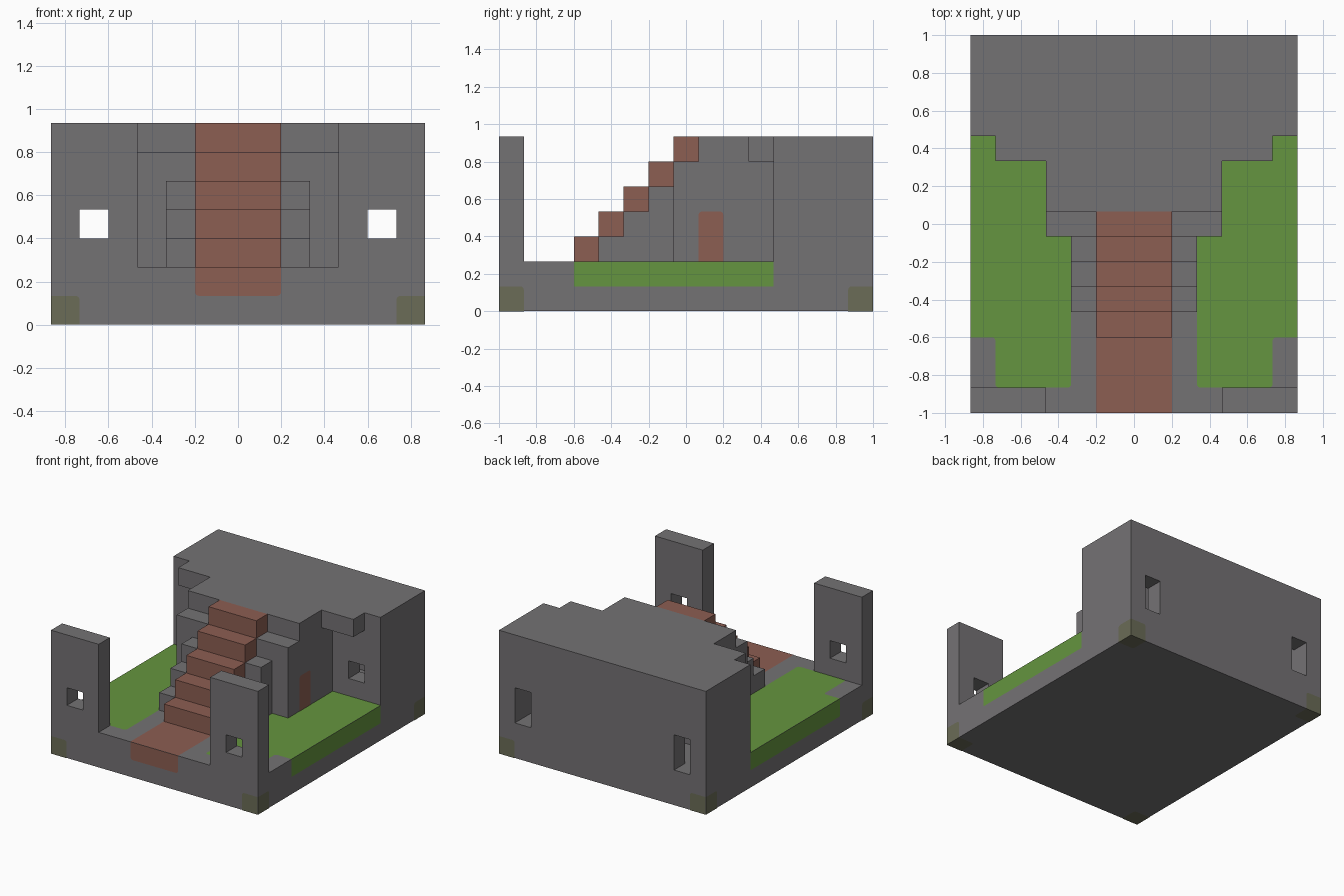
import bpy, bmesh
from mathutils import Vector

U = 2 / 15      # one building block
SKIN = 0.0015   # how far painted plates stand off the wall

if "Cube" in bpy.data.objects:
    bpy.data.objects.remove(bpy.data.objects["Cube"], do_unlink=True)


def material(name, rgb):
    m = bpy.data.materials.new(name)
    m.use_nodes = True
    m.diffuse_color = (*rgb, 1)
    m.node_tree.nodes["Principled BSDF"].inputs["Base Color"].default_value = (*rgb, 1)
    return m


STONE = material("grey stone", (0.175, 0.168, 0.175))
GRASS = material("grass green", (0.13, 0.30, 0.05))
BRICK = material("red brown brick", (0.265, 0.112, 0.085))
MOSS = material("mossy stone", (0.145, 0.15, 0.095))


def finish(name, bm, mat):
    mesh = bpy.data.meshes.new(name)
    bm.to_mesh(mesh)
    bm.free()
    mesh.materials.append(mat)
    obj = bpy.data.objects.new(name, mesh)
    bpy.context.collection.objects.link(obj)
    return obj


def block(name, x, y, z, mat=STONE):
    """Box from ranges given in block units."""
    bm = bmesh.new()
    bmesh.ops.create_cube(bm, size=1)
    for v in bm.verts:
        v.co = Vector(r[0] if c < 0 else r[1] for r, c in zip((x, y, z), v.co)) * U
    return finish(name, bm, mat)


def cut(obj, x, y, z):
    """Carve a box out of a block."""
    cutter = block("cutter", x, y, z)
    cutter.hide_render = True
    mod = obj.modifiers.new("opening", 'BOOLEAN')
    mod.operation, mod.solver, mod.object = 'DIFFERENCE', 'EXACT', cutter
    bpy.context.view_layer.objects.active = obj
    bpy.ops.object.modifier_apply(modifier=mod.name)
    bpy.data.objects.remove(cutter, do_unlink=True)


def plate(name, axis, level, side, outline, rounded, mat):
    """Painted plate on a flat wall; the listed corners are rounded."""
    pts, r, n = [], 0.17, len(outline)
    for i, p in enumerate(outline):
        p = Vector(p)
        if i not in rounded:
            pts.append(p)
            continue
        a = p + (Vector(outline[i - 1]) - p).normalized() * r
        b = p + (Vector(outline[(i + 1) % n]) - p).normalized() * r
        for k in range(5):
            t = k / 4
            pts.append(a * (1 - t) ** 2 + p * 2 * t * (1 - t) + b * t ** 2)
    bm = bmesh.new()
    verts = []
    for p in pts:
        co = [p.x * U, p.y * U]
        co.insert(axis, level * U + side * SKIN)
        verts.append(bm.verts.new(co))
    face = bm.faces.new(verts)
    face.normal_update()
    if face.normal[axis] * side < 0:
        face.normal_flip()
    return finish(name, bm, mat)


def span(s, a, b):
    return sorted((s * a, s * b))


# Ground slab, lifted a hair for the mossy plates underneath
block("base", (-6.5, 6.5), (-7.5, 7.5), (SKIN / U, 2))

# Rear hall: hollow, with two small front windows and two tall back windows
hall = block("rear_hall", (-6.5, 6.5), (3.5, 7.5), (2, 7))
cut(hall, (-5.5, 5.5), (4.5, 6.5), (1.5, 6))
for s in (-1, 1):
    cut(hall, span(s, 4.5, 5.5), (3, 5), (3, 4))
    cut(hall, span(s, 4.5, 5.5), (6, 8), (1.5, 4))

# Central porch and its set-back roof
block("porch", (-3.5, 3.5), (-0.5, 3.5), (2, 6))
block("porch_roof", (-3.5, 3.5), (0.5, 3.5), (6, 7))

# Staircase with stepped stone sides
for i in range(5):
    tread = (i - 4.5, i - 3.5)
    block(f"stair_step_{i + 1}", (-1.5, 1.5), tread, (2 + i, 3 + i), BRICK)
    if 0 < i < 4:
        block(f"stair_support_{i}", (-2.5, 2.5), tread, (2, 2 + i))

# Brick path in front of the stairs
plate("path_top", 2, 2, 1, [(-1.5, -7.5), (1.5, -7.5), (1.5, -4.5), (-1.5, -4.5)], (), BRICK)
plate("path_front", 1, -7.5, -1, [(-1.5, 1), (1.5, 1), (1.5, 2), (-1.5, 2)], (0, 1), BRICK)

for s, side in ((1, "left"), (-1, "right")):
    # Gate tower with window
    tower = block(f"{side}_gate_tower", span(s, 3.5, 6.5), (-7.5, -6.5), (2, 7))
    cut(tower, span(s, 4.5, 5.5), (-8, -6), (3, 4))

    # Overhanging eave
    block(f"{side}_eave", span(s, 3.5, 5.5), (2.5, 3.5), (6, 7))

    # Lawn on the slab and down its side
    lawn = [(2.5, -6.5), (5.5, -6.5), (5.5, -4.5), (6.5, -4.5),
            (6.5, 3.5), (3.5, 3.5), (3.5, -0.5), (2.5, -0.5)]
    plate(f"{side}_lawn", 2, 2, 1, [(s * x, y) for x, y in lawn], (0, 1, 2), GRASS)
    plate(f"{side}_lawn_edge", 0, s * 6.5, s,
          [(-4.5, 1), (3.5, 1), (3.5, 2), (-4.5, 2)], (), GRASS)

    # Side door of the porch
    plate(f"{side}_door", 0, s * 3.5, s,
          [(0.5, 2), (1.5, 2), (1.5, 4), (0.5, 4)], (2, 3), BRICK)

    # Mossy corner stones
    for t, end in ((-1, "front"), (1, "back")):
        name = f"{end}_{side}_corner_stone"
        xs, ys = (s * 6.5, s * 5.5), (t * 7.5, t * 6.5)
        plate(name + "_side", 0, xs[0], s,
              [(ys[0], 0), (ys[1], 0), (ys[1], 1), (ys[0], 1)], (2,), MOSS)
        plate(name + "_face", 1, ys[0], t,
              [(xs[0], 0), (xs[1], 0), (xs[1], 1), (xs[0], 1)], (2,), MOSS)
        plate(name + "_bottom", 2, SKIN / U, -1,
              [(xs[0], ys[0]), (xs[1], ys[0]), (xs[1], ys[1]), (xs[0], ys[1])], (2,), MOSS)
